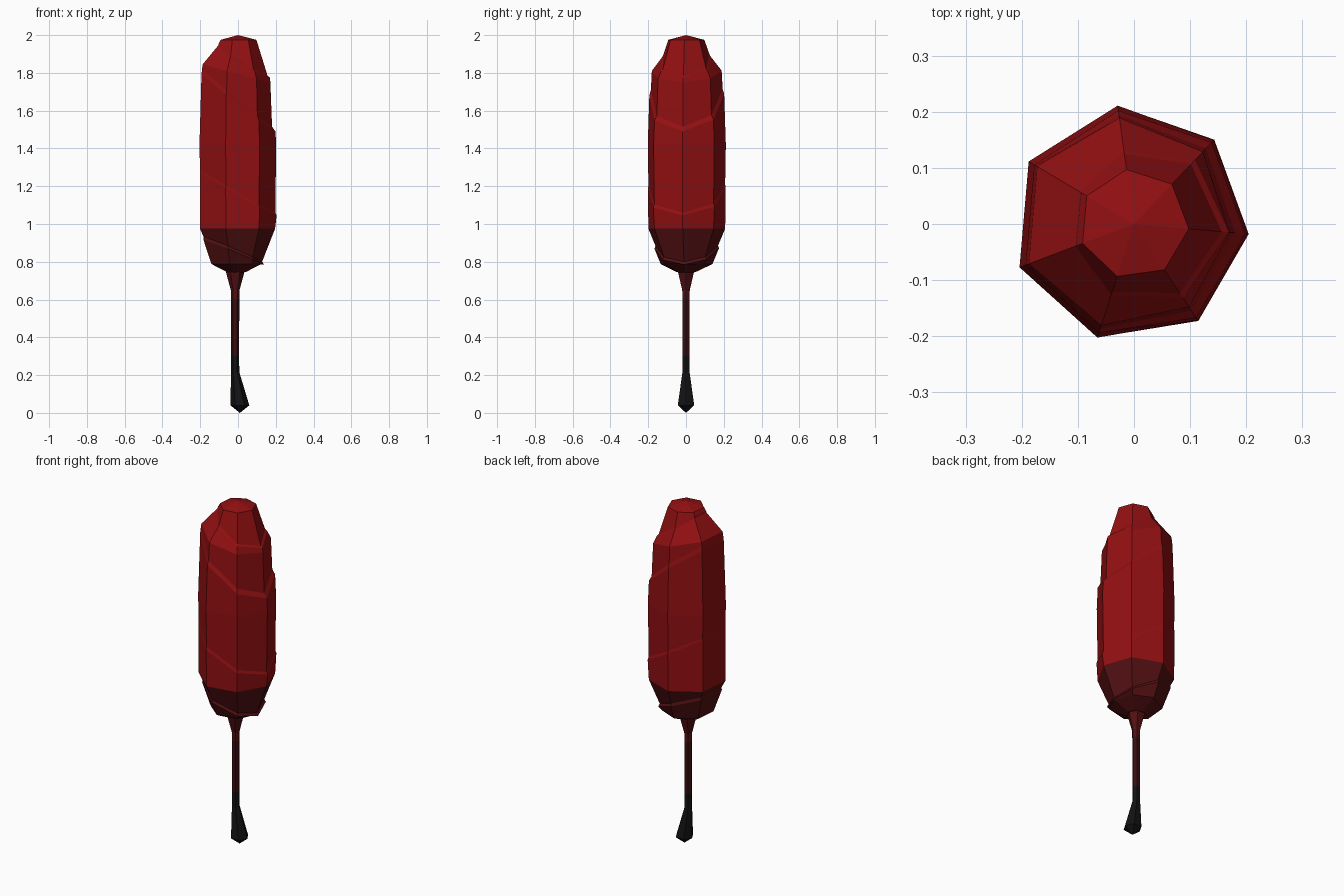
import bpy
import bmesh
from math import cos, sin, radians, tau

cube = bpy.data.objects.get("Cube")
if cube:
    bpy.data.objects.remove(cube, do_unlink=True)


def material(name, rgb):
    mat = bpy.data.materials.new(name)
    mat.use_nodes = True
    color = (*rgb, 1.0)
    mat.diffuse_color = color
    node = mat.node_tree.nodes["Principled BSDF"]
    node.inputs["Base Color"].default_value = color
    node.inputs["Roughness"].default_value = 0.8
    return mat


red = material("deep red", (0.29, 0.005, 0.006))
dark_red = material("dark red", (0.085, 0.005, 0.006))
brown = material("brown red", (0.04, 0.004, 0.005))
black = material("near black", (0.006, 0.006, 0.006))

HIGH = radians(174)   # direction in which the wrapped layers climb


def loft(name, rings, sides, start, materials, bounds, top=None, bottom=None):
    """Skin rings from top to bottom. Ring: x, z, radius, z tilt, radius tilt.
    Faces take the next material below each height in bounds."""
    bm = bmesh.new()
    loops = []
    for x, z, r, dz, dr in rings:
        loop = []
        for i in range(sides):
            a = start + tau * i / sides
            d = cos(a - HIGH)
            rad = r + dr * d
            loop.append(bm.verts.new((x + rad * cos(a), rad * sin(a), z + dz * d)))
        loops.append(loop)
    for up, low in zip(loops, loops[1:]):
        for i in range(sides):
            j = (i + 1) % sides
            bm.faces.new((up[i], low[i], low[j], up[j]))
    for tip, loop in ((top, loops[0]), (bottom, loops[-1])):
        if tip:
            v = bm.verts.new(tip)
            for i in range(sides):
                bm.faces.new((v, loop[i], loop[(i + 1) % sides]))
    bmesh.ops.recalc_face_normals(bm, faces=bm.faces)
    for f in bm.faces:
        height = f.calc_center_median().z
        f.material_index = sum(height < b for b in bounds)
    mesh = bpy.data.meshes.new(name)
    bm.to_mesh(mesh)
    bm.free()
    for m in materials:
        mesh.materials.append(m)
    obj = bpy.data.objects.new(name, mesh)
    bpy.context.collection.objects.link(obj)
    return obj


def ledge(z, r, dz, dr, step, drop):
    """Two tilted rings: a layer edge that is widest on its low side."""
    return [(0, z, r, dz, dr), (0, z - drop, r + step, dz, dr - step * 0.8)]


# Seven-sided wrapped body
body_rings = [(0, 1.975, 0.098, 0, 0)]
body_rings += ledge(1.875, 0.132, 0.09, -0.025, 0.007, 0.01)
body_rings += [(0, 1.80, 0.187, 0.05, 0.015)]
body_rings += ledge(1.675, 0.193, 0.16, 0.012, 0.010, 0.025)
body_rings += [(0, 1.42, 0.211, 0, 0.008)]
body_rings += ledge(1.18, 0.207, 0.12, 0.009, 0.004, 0.015)
body_rings += [(0, 0.975, 0.207, 0, 0.010)]
body_rings += ledge(0.87, 0.163, 0.07, 0.035, 0.006, 0.015)
body_rings += [(0, 0.788, 0.138, 0, 0.014), (-0.01, 0.745, 0.05, 0, 0)]
loft("wrapped_body", body_rings, 7, radians(-5), [red, dark_red], [0.97],
     top=(0, 0, 2), bottom=(-0.01, 0, 0.74))

# Thin stem with a flared, pointed foot
stem_rings = [
    (-0.015, z, r, 0, 0) for z, r in
    ((0.755, 0.05), (0.735, 0.046), (0.65, 0.023), (0.6, 0.022),
     (0.3, 0.021), (0.215, 0.022))
] + [(0.01, 0.04, 0.05, 0, 0)]
loft("stem", stem_rings, 6, 0, [dark_red, brown, black], [0.6, 0.3],
     top=(-0.015, 0, 0.76), bottom=(0.01, 0, 0))
